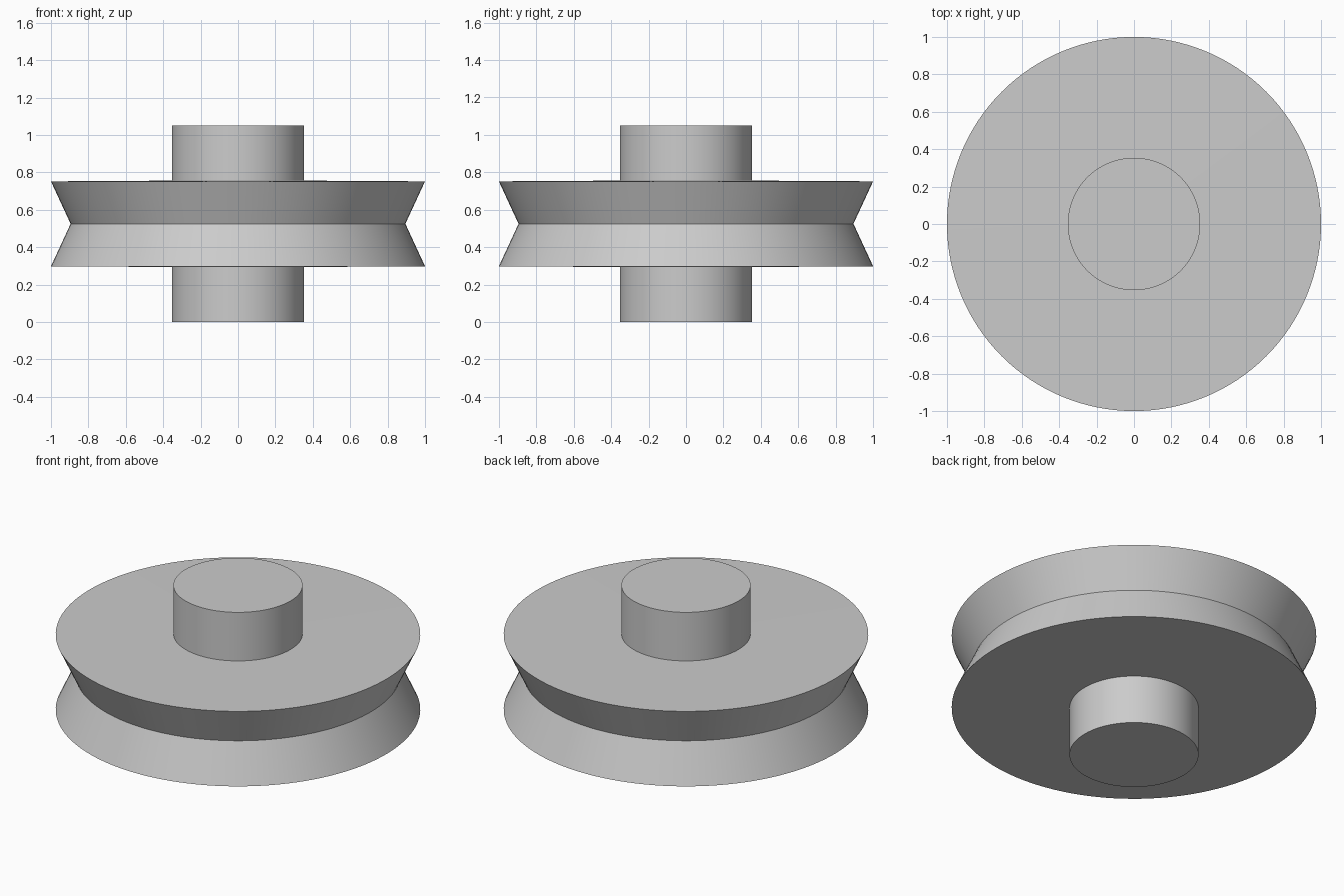
import bpy
import bmesh
import math

if "Cube" in bpy.data.objects:
    bpy.data.objects.remove(bpy.data.objects["Cube"], do_unlink=True)

SIDES = 128
MID = 0.525  # height of the groove's centre

grey = bpy.data.materials.new("plain grey")
grey.use_nodes = True
colour = (0.6, 0.6, 0.6, 1)
grey.diffuse_color = colour
grey.node_tree.nodes["Principled BSDF"].inputs["Base Color"].default_value = colour


def lathe(name, profile):
    """Spin a (radius, height) profile about z; the ends lie on the axis."""
    bm = bmesh.new()
    verts = [bm.verts.new((r, 0, z)) for r, z in profile]
    edges = [bm.edges.new(pair) for pair in zip(verts, verts[1:])]
    bmesh.ops.spin(bm, geom=verts + edges, cent=(0, 0, 0), axis=(0, 0, 1),
                   angle=math.tau, steps=SIDES, use_duplicate=False)
    bmesh.ops.remove_doubles(bm, verts=bm.verts, dist=1e-5)
    bmesh.ops.recalc_face_normals(bm, faces=bm.faces)
    mesh = bpy.data.meshes.new(name)
    bm.to_mesh(mesh)
    bm.free()
    mesh.materials.append(grey)
    obj = bpy.data.objects.new(name, mesh)
    bpy.context.collection.objects.link(obj)
    bpy.ops.object.select_all(action='DESELECT')
    obj.select_set(True)
    bpy.context.view_layer.objects.active = obj
    bpy.ops.object.shade_smooth_by_angle(angle=math.radians(20))
    return obj


# One pulley: lower shaft, slightly crowned disc with a V groove, upper shaft
lower = [(0, -MID), (0.354, -MID), (0.354, -0.231), (1, -0.227)]
upper = [(r, -z) for r, z in reversed(lower)]
profile = lower + [(0.895, 0)] + upper
lathe("grooved_pulley", [(r, z + MID) for r, z in profile])
